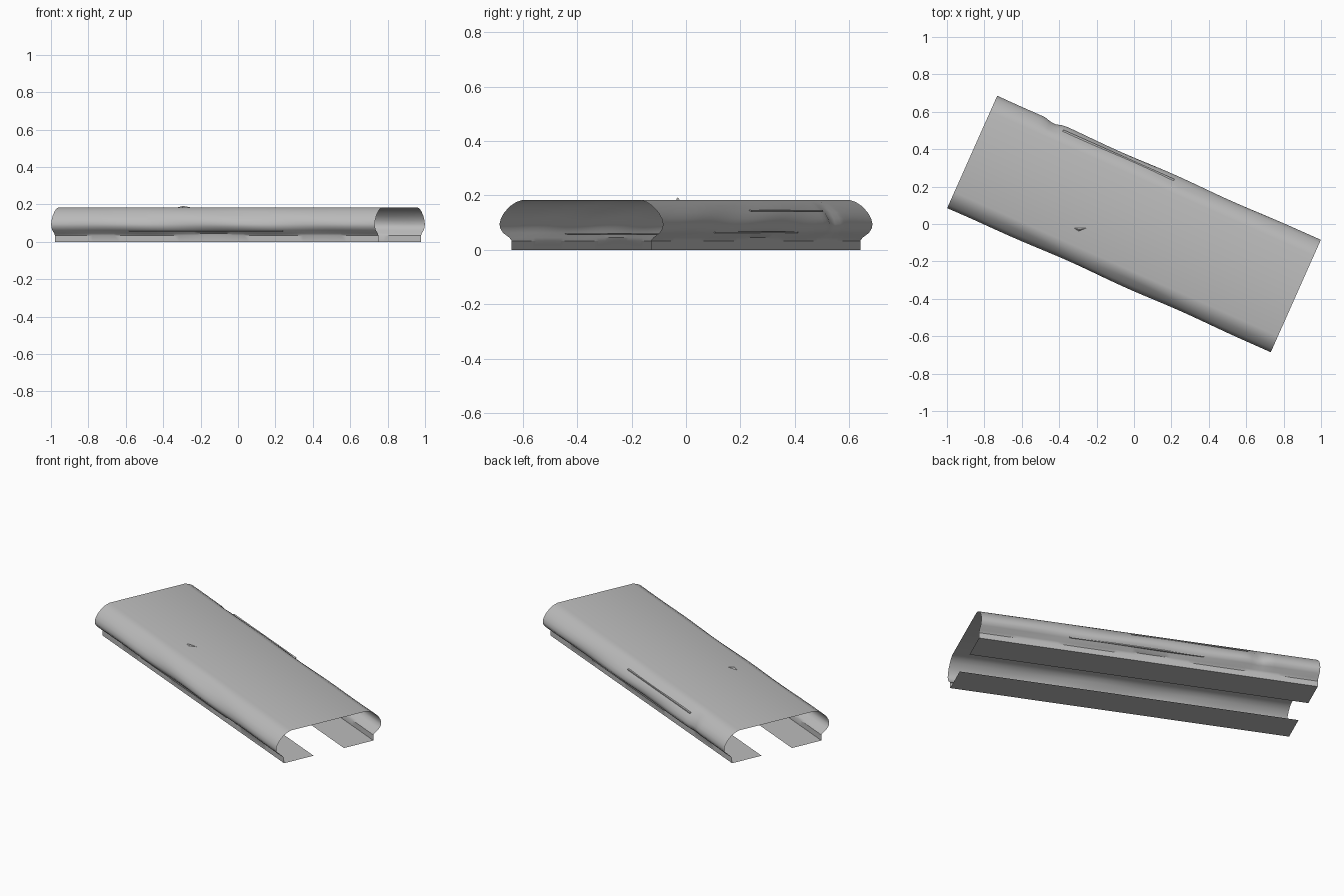
import bpy, bmesh, math
from mathutils import Matrix

cube = bpy.data.objects.get("Cube")
if cube:
    bpy.data.objects.remove(cube)

HALF_LENGTH = 0.947
SEGMENTS = 60
TURN = Matrix.Rotation(math.radians(-24), 4, "Z")

# One plain sheet-metal colour
metal = bpy.data.materials.new("light grey metal")
metal.use_nodes = True
grey = (0.5, 0.5, 0.5, 1)
metal.diffuse_color = grey
metal.node_tree.nodes["Principled BSDF"].inputs["Base Color"].default_value = grey


def finish(name, bm):
    """Turn the part to its diagonal heading and link it."""
    bm.transform(TURN)
    mesh = bpy.data.meshes.new(name)
    bm.to_mesh(mesh)
    bm.free()
    mesh.materials.append(metal)
    obj = bpy.data.objects.new(name, mesh)
    bpy.context.collection.objects.link(obj)
    bpy.ops.object.select_all(action="DESELECT")
    obj.select_set(True)
    bpy.context.view_layer.objects.active = obj
    bpy.ops.object.shade_smooth_by_angle(angle=math.radians(32))
    return obj


def bump(value, centre, width):
    return math.exp(-((value - centre) / width) ** 2)


# Open channel: in-turned flange, lip, bulging side, flat top, mirrored
half = [(0.095, 0), (0.28, 0), (0.28, 0.033), (0.29, 0.045), (0.315, 0.062),
        (0.327, 0.08), (0.329, 0.095), (0.324, 0.115), (0.31, 0.138),
        (0.285, 0.162), (0.262, 0.176), (0.235, 0.184)]
profile = half + [(-y, z) for y, z in reversed(half)]

bm = bmesh.new()
rows = []
for i in range(SEGMENTS + 1):
    x = HALF_LENGTH * (2 * i / SEGMENTS - 1)
    row = []
    for y, z in profile:
        side = math.copysign(1, y)
        if 0.04 < z < 0.17:
            # Slight wear on both sides, and a dent near one end of the back
            y -= side * 0.003 * (1 + math.sin(9 * x + 40 * z)) * (1 - (x / HALF_LENGTH) ** 2)
            if side > 0:
                y -= 0.016 * bump(x, -0.61, 0.035) * bump(z, 0.11, 0.05)
        row.append(bm.verts.new((x, y, z)))
    rows.append(row)
for a, b in zip(rows, rows[1:]):
    for j in range(len(profile) - 1):
        bm.faces.new((a[j], b[j], b[j + 1], a[j + 1]))
finish("channel_shell", bm)

# Small raised chip on the top plate
bm = bmesh.new()
base = [bm.verts.new((x, y, 0.1845)) for x, y in ((-0.285, -0.15), (-0.225, -0.125), (-0.255, -0.155))]
peak = bm.verts.new((-0.255, -0.147, 0.192))
for k in range(3):
    bm.faces.new((base[k], base[(k + 1) % 3], peak))
bmesh.ops.recalc_face_normals(bm, faces=bm.faces)
finish("top_chip", bm)

# Raised crease lines along the sides
def crease(name, side, x0, x1, y, z):
    bm = bmesh.new()
    bmesh.ops.create_cube(bm, size=1)
    bm.transform(Matrix.Translation(((x0 + x1) / 2, side * y, z))
                 @ Matrix.Diagonal((x1 - x0, 0.012, 0.005, 1)))
    finish(name, bm)


crease("back_upper_crease", 1, -0.55, 0.1, 0.301, 0.144)
crease("back_lower_crease", 1, -0.3, 0.45, 0.312, 0.064)
crease("front_lower_crease", -1, -0.5, 0.4, 0.306, 0.058)
